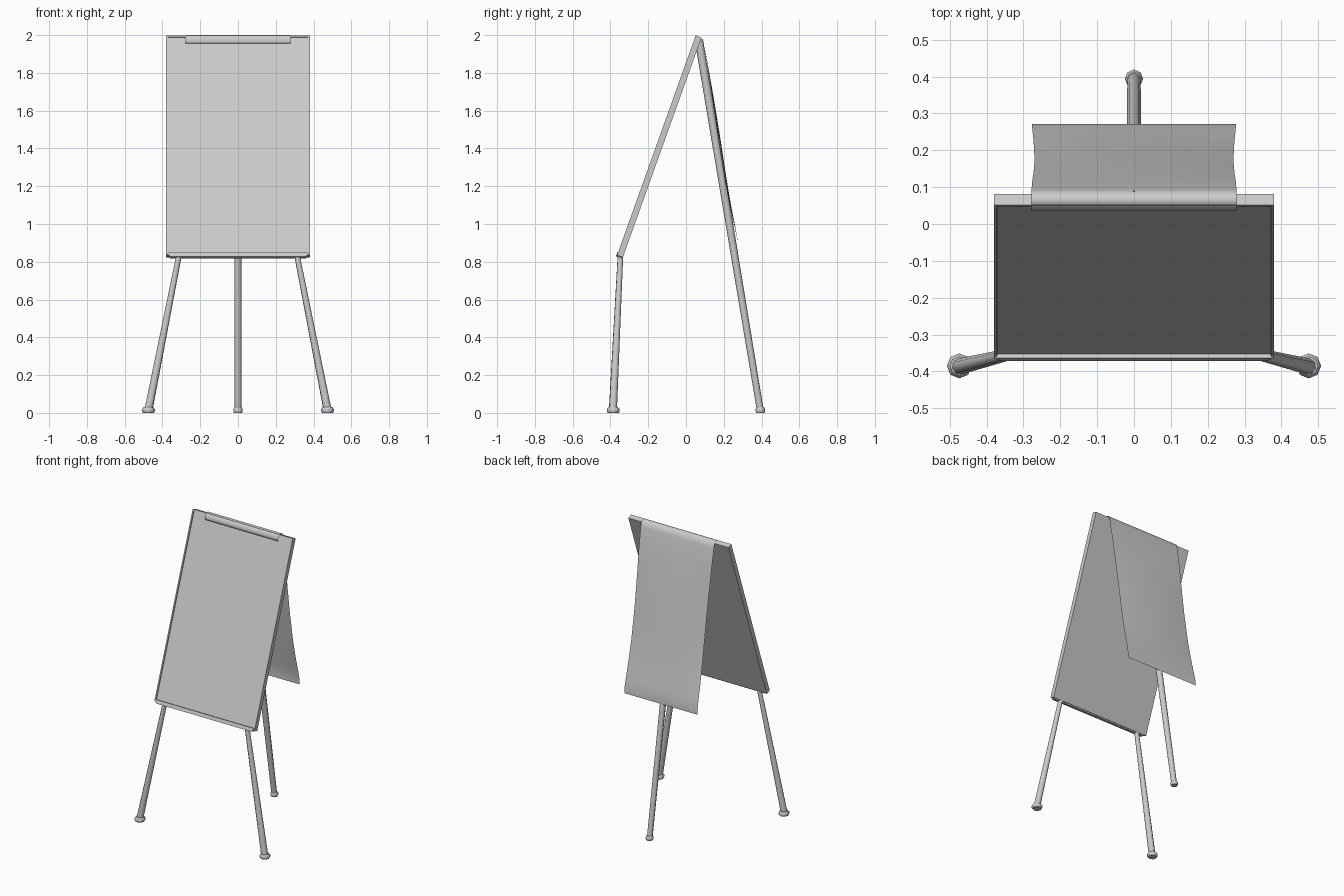
import bpy, bmesh, math
from mathutils import Vector, Matrix

if "Cube" in bpy.data.objects:
    bpy.data.objects.remove(bpy.data.objects["Cube"])

def make_object(name, bm, smooth=None):
    bmesh.ops.recalc_face_normals(bm, faces=bm.faces[:])
    mesh = bpy.data.meshes.new(name)
    bm.to_mesh(mesh)
    bm.free()
    ob = bpy.data.objects.new(name, mesh)
    bpy.context.collection.objects.link(ob)
    if smooth:
        bpy.ops.object.select_all(action='DESELECT')
        ob.select_set(True)
        bpy.context.view_layer.objects.active = ob
        bpy.ops.object.shade_smooth_by_angle(angle=math.radians(smooth))
    return ob

# Board frame of reference: x across, v up the slope, w from front to back
ORIGIN = Vector((0, -0.365, 0.835))
UP = Vector((0, 0.337, 0.942)).normalized()
BACK = Vector((0, UP.z, -UP.y))
BOARD = Matrix((
    (1, 0, 0, ORIGIN.x), (0, BACK.y, UP.y, ORIGIN.y),
    (0, BACK.z, UP.z, ORIGIN.z), (0, 0, 0, 1)))

def board_box(bm, x, w0, w1, v0, v1):
    scale = Matrix.Diagonal((2 * x, w1 - w0, v1 - v0, 1))
    loc = Matrix.Translation((0, (w0 + w1) / 2, (v0 + v1) / 2))
    return bmesh.ops.create_cube(bm, size=1, matrix=BOARD @ loc @ scale)['verts']

# Board slab with a thin raised border around the writing face
bm = bmesh.new()
board_box(bm, 0.38, 0, 0.033, 0, 1.235)
bm.normal_update()
front = [min(bm.faces, key=lambda f: f.normal.dot(BACK))]
bmesh.ops.inset_region(bm, faces=front, thickness=0.012)
bmesh.ops.inset_region(bm, faces=front, thickness=0.001)
bmesh.ops.translate(bm, verts=front[0].verts[:], vec=BACK * 0.007)
make_object("board", bm)

# Narrow ledge along the bottom edge, narrower underneath
bm = bmesh.new()
verts = board_box(bm, 0.378, -0.004, 0.027, -0.008, 0.016)
for v in verts:
    if (v.co - ORIGIN).dot(UP) < 0:
        v.co.x *= 0.955
make_object("bottom_ledge", bm)

# Tapered tube between two points
def leg(name, top, foot, r_top, r_foot, sides=8):
    top, foot = Vector(top), Vector(foot)
    axis = top - foot
    m = Matrix.Translation((top + foot) / 2) @ axis.to_track_quat('Z', 'Y').to_matrix().to_4x4()
    bm = bmesh.new()
    bmesh.ops.create_cone(bm, cap_ends=True, segments=sides, radius1=r_foot,
                          radius2=r_top, depth=axis.length, matrix=m)
    return make_object(name, bm, 50)

# Lathed rubber foot
def rubber_foot(name, x, y, r, sides=8):
    bm = bmesh.new()
    rings = []
    for k, z in ((0.85, 0.0), (1.0, 0.008), (1.0, 0.02), (0.75, 0.03)):
        rings.append([bm.verts.new((x + r * k * math.cos(2 * math.pi * i / sides),
                                    y + r * k * math.sin(2 * math.pi * i / sides), z))
                      for i in range(sides)])
    for a, b in zip(rings, rings[1:]):
        for i in range(sides):
            j = (i + 1) % sides
            bm.faces.new((a[i], a[j], b[j], b[i]))
    bm.faces.new(rings[0])
    bm.faces.new(rings[-1])
    return make_object(name, bm, 50)

for side, label in ((-1, "left"), (1, "right")):
    leg(f"front_leg_{label}", (side * 0.312, -0.347, 0.835),
        (side * 0.474, -0.387, 0.015), 0.015, 0.022)
    rubber_foot(f"front_foot_{label}", side * 0.474, -0.385, 0.034)
leg("back_leg", (0, 0.068, 1.975), (0, 0.393, 0.015), 0.022, 0.018)
rubber_foot("back_foot", 0, 0.394, 0.025)

# Paper sheet: rolled lip at the front, over the top edge, hanging down behind the leg
profile = [(0.05, 1.952), (0.039, 1.956), (0.036, 1.968), (0.042, 1.986), (0.055, 1.999),
           (0.07, 2.0), (0.084, 1.992), (0.094, 1.96), (0.118, 1.83), (0.15, 1.65),
           (0.184, 1.44), (0.216, 1.23), (0.24, 1.09), (0.262, 0.98), (0.272, 0.92),
           (0.272, 0.885)]
bm = bmesh.new()
cols = 12
grid = []
for y, z in profile:
    t = max(0, (1.9 - z) / 1.0)
    row = []
    for i in range(cols + 1):
        s = -1 + 2 * i / cols
        half = 0.278 - 0.008 * math.sin(math.pi * min(t, 1))
        sag = 0.012 * math.sin(math.pi * min(t, 1)) * s * s
        row.append(bm.verts.new((s * half, y - sag, z)))
    grid.append(row)
for a, b in zip(grid, grid[1:]):
    for i in range(cols):
        bm.faces.new((a[i], a[i + 1], b[i + 1], b[i]))
make_object("paper_sheet", bm, 60)
